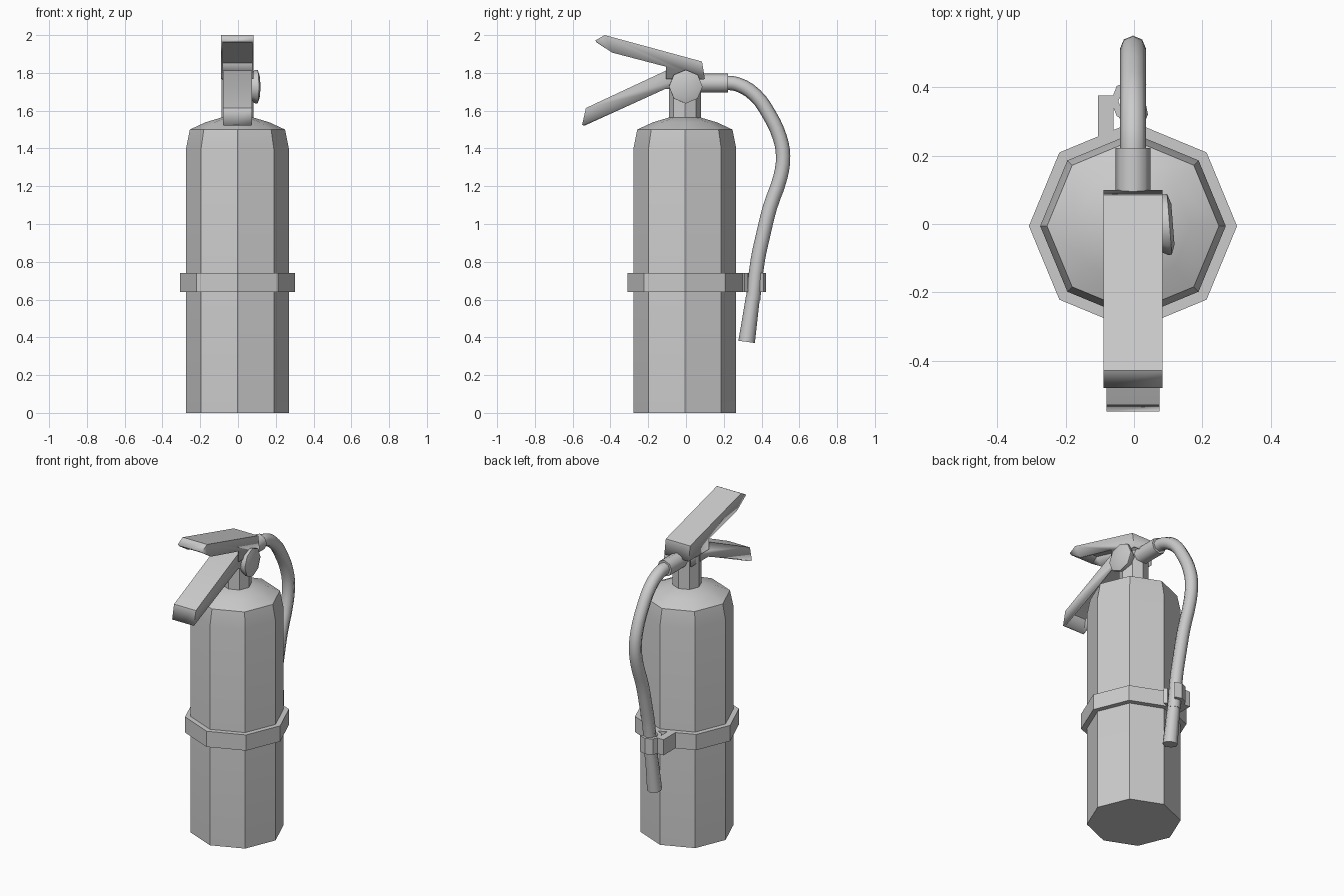
import bpy, bmesh, math
from mathutils import Vector, Matrix

if "Cube" in bpy.data.objects:
    bpy.data.objects.remove(bpy.data.objects["Cube"])

CX, CY = -0.003, -0.006   # axis of the tank


def finish(name, bm, angle=30):
    bmesh.ops.recalc_face_normals(bm, faces=bm.faces)
    me = bpy.data.meshes.new(name)
    bm.to_mesh(me)
    bm.free()
    ob = bpy.data.objects.new(name, me)
    bpy.context.collection.objects.link(ob)
    bpy.ops.object.select_all(action='DESELECT')
    ob.select_set(True)
    bpy.context.view_layer.objects.active = ob
    bpy.ops.object.shade_smooth_by_angle(angle=math.radians(angle))
    return ob


def lathe(name, profile, matrix, angle=30, closed=False, n=8):
    """Revolve (radius, height) points round local z; capped unless closed."""
    bm = bmesh.new()
    rings = [[bm.verts.new((r * math.cos(2 * math.pi * i / n), r * math.sin(2 * math.pi * i / n), h))
              for i in range(n)] for r, h in profile]
    pairs = list(zip(rings, rings[1:]))
    if closed:
        pairs.append((rings[-1], rings[0]))
    else:
        bm.faces.new(rings[0])
        bm.faces.new(rings[-1])
    for a, b in pairs:
        for i in range(n):
            j = (i + 1) % n
            bm.faces.new((a[i], a[j], b[j], b[i]))
    bm.transform(matrix)
    return finish(name, bm, angle)


def channel(name, pts, half, plates, wall=0.01):
    """Folded sheet lever: two side walls plus plates along the first edges."""
    bm = bmesh.new()
    left, right = [[bm.verts.new((CX + s * half, y, z)) for y, z in pts] for s in (-1, 1)]
    bm.faces.new(left)
    bm.faces.new(right)
    for i in range(plates):
        bm.faces.new((left[i], left[i + 1], right[i + 1], right[i]))
    ob = finish(name, bm)
    # make sure the shell faces outwards, then thicken inwards
    if max(ob.data.polygons, key=lambda p: p.center.x).normal.x < 0:
        ob.data.flip_normals()
    mod = ob.modifiers.new("thickness", 'SOLIDIFY')
    mod.thickness = wall
    mod.offset = -1
    mod.use_even_offset = True
    return ob


def prism(name, outline, z0, z1):
    bm = bmesh.new()
    f = bm.faces.new([bm.verts.new((x, y, z0)) for x, y in outline])
    ext = bmesh.ops.extrude_face_region(bm, geom=[f])
    verts = [v for v in ext['geom'] if isinstance(v, bmesh.types.BMVert)]
    bmesh.ops.translate(bm, verts=verts, vec=(0, 0, z1 - z0))
    return finish(name, bm)


axis = Matrix.Translation((CX, CY, 0))

# Tank, neck and strap
lathe("tank", [(0.272, 0), (0.272, 1.40), (0.252, 1.50), (0.17, 1.538), (0.08, 1.565)], axis)
lathe("neck", [(0.085, 1.55), (0.085, 1.77)], axis)
lathe("strap", [(0.271, 0.64), (0.305, 0.64), (0.305, 0.74), (0.271, 0.74)], axis, closed=True)

# Squeeze levers
channel("upper_lever", [(-0.48, 1.972), (-0.43, 2.0), (0.085, 1.86), (0.10, 1.767),
                        (-0.106, 1.767), (-0.106, 1.833), (-0.39, 1.907)], 0.086, 3)
channel("lower_handle", [(-0.55, 1.524), (-0.53, 1.614), (-0.106, 1.812), (0.06, 1.812),
                         (0.06, 1.715), (-0.11, 1.715)], 0.077, 3)

# Pressure gauge on the right side
lathe("gauge", [(0.06, -0.05), (0.089, 0.0), (0.089, 0.012), (0.06, 0.022)],
      Matrix.Translation((0.092, -0.002, 1.727)) @ Matrix.Rotation(math.radians(4.5), 4, 'Z')
      @ Matrix.Rotation(math.radians(90), 4, 'Y'), 50)

# Hose connector
lathe("hose_connector", [(0.051, 0.05), (0.051, 0.222)],
      Matrix.Translation((CX, 0, 1.746)) @ Matrix.Rotation(math.radians(-90), 4, 'X'), 50)

# Hose
path = [(0.20, 1.748), (0.27, 1.74), (0.365, 1.683), (0.44, 1.58), (0.496, 1.46), (0.514, 1.36),
        (0.50, 1.25), (0.445, 1.09), (0.408, 0.94), (0.38, 0.81), (0.355, 0.60)]
curve = bpy.data.curves.new("hose", 'CURVE')
curve.dimensions = '3D'
curve.bevel_depth = 0.038
curve.bevel_resolution = 2
curve.resolution_u = 3
curve.use_fill_caps = True
spline = curve.splines.new('BEZIER')
spline.bezier_points.add(len(path) - 1)
for bp, (y, z) in zip(spline.bezier_points, path):
    bp.co = (CX, y, z)
    bp.handle_left_type = bp.handle_right_type = 'AUTO'
hose = bpy.data.objects.new("hose", curve)
bpy.context.collection.objects.link(hose)
bpy.ops.object.select_all(action='DESELECT')
hose.select_set(True)
bpy.context.view_layer.objects.active = hose
bpy.ops.object.convert(target='MESH')
bpy.ops.object.shade_smooth_by_angle(angle=math.radians(50))

# Nozzle
top, tip = Vector((CX, 0.355, 0.62)), Vector((CX, 0.321, 0.376))
d = tip - top
lathe("nozzle", [(0.037, 0), (0.044, d.length)],
      Matrix.Translation(top) @ d.to_track_quat('Z', 'Y').to_matrix().to_4x4(), 50)

# Hose clip: arm from the strap and an open hook round the hose
prism("clip_arm", [(-0.105, 0.25), (-0.06, 0.27), (-0.06, 0.377), (-0.105, 0.377)], 0.64, 0.74)
angles = [math.radians(50 + 260 * i / 6) for i in range(7)]
arc = [[(-0.004 + r * math.cos(a), 0.36 + r * math.sin(a)) for a in angles] for r in (0.064, 0.042)]
prism("clip_hook", arc[0] + arc[1][::-1], 0.64, 0.74)
